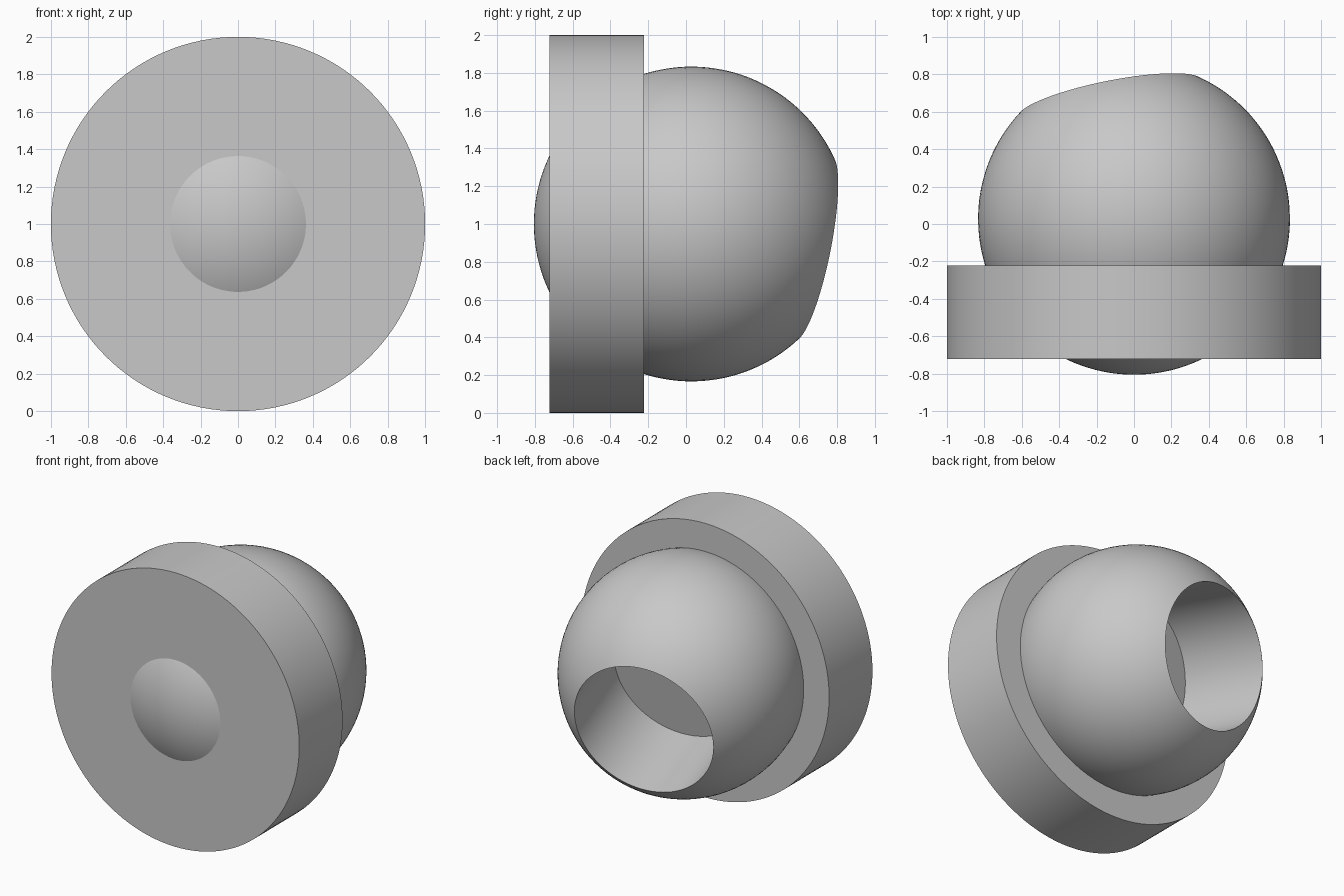
import bpy, bmesh, math
from mathutils import Vector

if "Cube" in bpy.data.objects:
    bpy.data.objects.remove(bpy.data.objects["Cube"])

R = 5 / 6                            # ball radius
HOLE = 0.5                           # bore radius
CENTRE = Vector((0, 0.028, 1))       # ball centre
BORE_AXIS = Vector((-0.2, 1, -0.2))  # bore points back, slightly left and down

grey = bpy.data.materials.new("plain_grey")
grey.diffuse_color = (0.58, 0.58, 0.58, 1)
grey.use_nodes = True
grey.node_tree.nodes["Principled BSDF"].inputs["Base Color"].default_value = grey.diffuse_color


def lathe(name, profile, axis, location, steps):
    """Revolve (radius, height) points round local z, then aim z along axis."""
    bm = bmesh.new()
    rings = []
    for r, h in profile:
        if r < 1e-6:
            rings.append([bm.verts.new((0, 0, h))] * steps)
        else:
            rings.append([bm.verts.new((r * math.cos(2 * math.pi * i / steps),
                                        r * math.sin(2 * math.pi * i / steps), h))
                          for i in range(steps)])
    for a, b in zip(rings, rings[1:]):
        for i in range(steps):
            j = (i + 1) % steps
            corners = list(dict.fromkeys((a[i], a[j], b[j], b[i])))
            bm.faces.new(corners)
    bmesh.ops.recalc_face_normals(bm, faces=bm.faces)
    mesh = bpy.data.meshes.new(name)
    bm.to_mesh(mesh)
    bm.free()
    mesh.materials.append(grey)
    ob = bpy.data.objects.new(name, mesh)
    bpy.context.collection.objects.link(ob)
    ob.location = location
    ob.rotation_euler = axis.to_track_quat('Z', 'Y').to_euler()
    bpy.ops.object.select_all(action='DESELECT')
    ob.select_set(True)
    bpy.context.view_layer.objects.active = ob
    bpy.ops.object.shade_smooth_by_angle(angle=math.radians(30))
    return ob


# Ball with a flat-bottomed bore reaching its centre
rim = math.asin(HOLE / R)
n = 56
ball = []
for k in range(n + 1):
    t = math.pi + (rim - math.pi) * k / n
    ball.append((R * math.sin(t), R * math.cos(t)))
ball += [(HOLE, 0), (0, 0)]
lathe("bored_ball", ball, BORE_AXIS, CENTRE, 96)

# Thick round plate; the front of the ball bulges through it
plate = [(0, -0.25), (1, -0.25), (1, 0.25), (0, 0.25)]
lathe("round_plate", plate, Vector((0, 1, 0)), CENTRE + Vector((0, -0.5, 0)), 128)

# Cut away the plate where the bore's floor lies clear of it is not needed:
# the bore stops at the ball centre, behind the plate.
